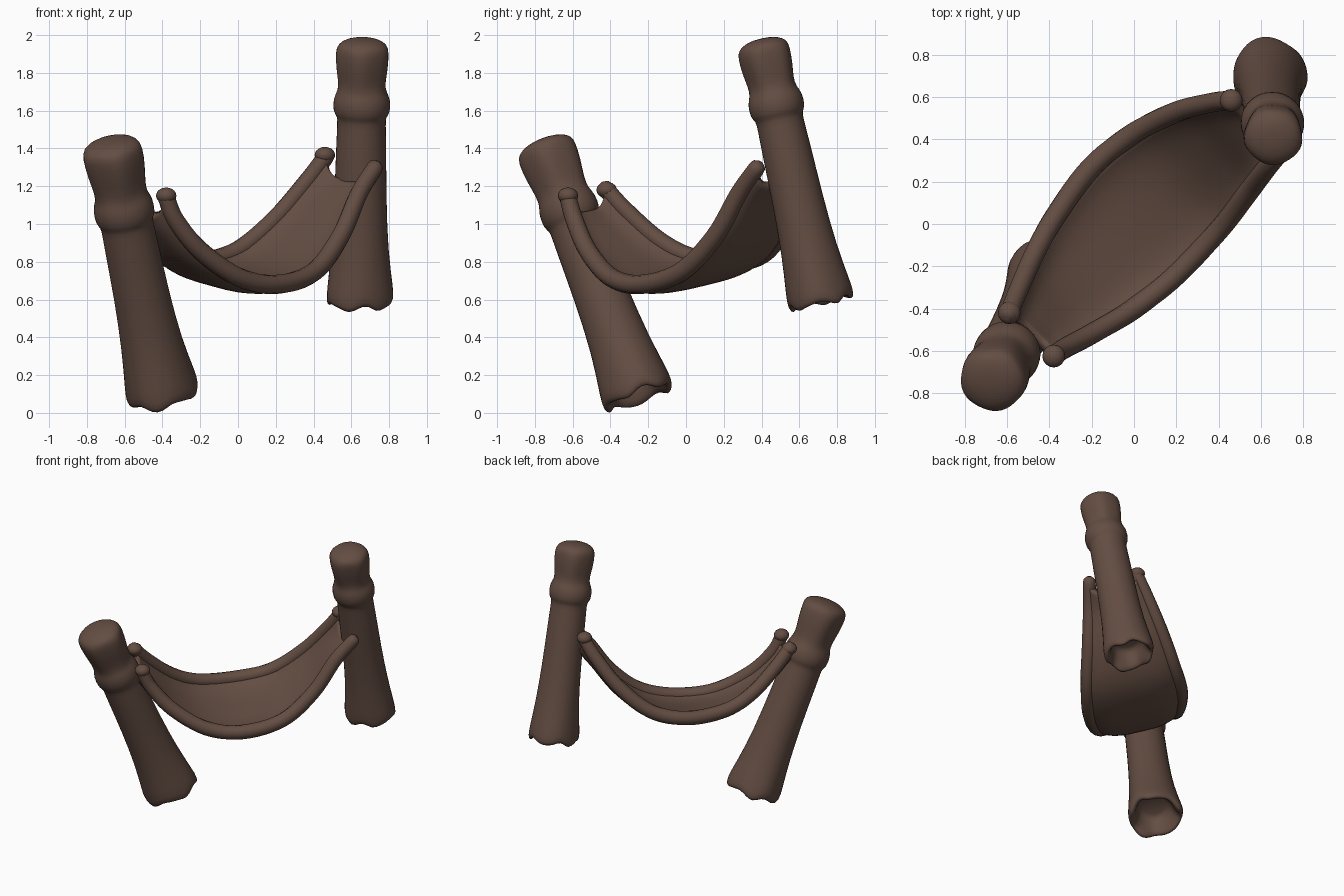
import bpy, bmesh, math
from mathutils import Vector

cube = bpy.data.objects.get("Cube")
if cube:
    bpy.data.objects.remove(cube)

brown = bpy.data.materials.new("dark_brown")
brown.use_nodes = True
color = (0.125, 0.074, 0.055, 1)
brown.diffuse_color = color
bsdf = brown.node_tree.nodes["Principled BSDF"]
bsdf.inputs["Base Color"].default_value = color
bsdf.inputs["Roughness"].default_value = 0.9


def loft(name, rings, closed, caps=False):
    """Skin a list of point rows; closed rows become tubes."""
    bm = bmesh.new()
    rows = [[bm.verts.new(p) for p in ring] for ring in rings]
    n = len(rows[0])
    for a, b in zip(rows, rows[1:]):
        for i in range(n if closed else n - 1):
            j = (i + 1) % n
            bm.faces.new((a[i], a[j], b[j], b[i]))
    if caps:
        bm.faces.new(rows[0][::-1])
        bm.faces.new(rows[-1])
    bmesh.ops.recalc_face_normals(bm, faces=bm.faces)
    mesh = bpy.data.meshes.new(name)
    bm.to_mesh(mesh)
    bm.free()
    mesh.materials.append(brown)
    for poly in mesh.polygons:
        poly.use_smooth = True
    obj = bpy.data.objects.new(name, mesh)
    bpy.context.collection.objects.link(obj)
    return obj


def smooth(obj, levels):
    mod = obj.modifiers.new("smooth", "SUBSURF")
    mod.levels = mod.render_levels = levels


def spline(points, steps=6):
    """Catmull-Rom curve through the points."""
    p = [Vector(q) for q in points]
    p = [2 * p[0] - p[1]] + p + [2 * p[-1] - p[-2]]
    out = []
    for a, b, c, d in zip(p, p[1:], p[2:], p[3:]):
        for k in range(steps):
            t = k / steps
            out.append(0.5 * (2 * b + (c - a) * t + (2 * a - 5 * b + 4 * c - d) * t**2
                              + (3 * b - a - 3 * c + d) * t**3))
    return out + [p[-2]]


def circle(center, axis, radius, n, shape=lambda a: (1, 0)):
    """Ring around an axis; shape(angle) gives a radius factor and axial shift."""
    axis = axis.normalized()
    u = Vector((1, 0, 0)) - axis * axis.x
    if u.length < 0.2:
        u = Vector((0, 1, 0)) - axis * axis.y
    u.normalize()
    v = axis.cross(u)
    ring = []
    for i in range(n):
        a = math.tau * i / n
        factor, shift = shape(a)
        ring.append(center + (u * math.cos(a) + v * math.sin(a)) * radius * factor + axis * shift)
    return ring


def post(name, base, top, collar, profile, phase):
    """Leaning carved post: ragged hollow foot, collar, dented head."""
    base, top = Vector(base), Vector(top)
    axis = top - base

    def ragged(a):
        return 1 + 0.04 * math.sin(3 * a + phase), 0.02 * math.sin(5 * a + phase) + 0.012 * math.sin(8 * a)

    def dented(a):
        return 1 + 0.045 * math.cos(5 * a + phase), 0

    def plain(a):
        return 1 + 0.015 * math.sin(2 * a + phase), 0

    foot, mid, shaft, band, neck, head = profile
    rings = [(0.10, foot * 0.5, plain), (0.08, foot * 0.6, plain), (0.01, foot * 0.74, ragged),
             (-0.005, foot * 0.9, ragged), (0.012, foot, ragged), (0.06, foot * 0.97, ragged),
             (0.2, foot * 0.3 + mid * 0.7, plain), (0.4, mid, plain), (0.6, (mid + shaft) / 2, plain),
             (collar - 0.075, shaft, plain), (collar - 0.05, shaft * 1.01, plain),
             (collar - 0.035, band, plain), (collar + 0.02, band, plain),
             (collar + 0.045, neck * 1.04, plain), (collar + 0.08, neck, dented),
             (0.9, head * 0.96, dented), (0.97, head, dented), (0.995, head * 0.92, plain),
             (1.012, head * 0.65, plain), (1.02, head * 0.25, plain)]
    obj = loft(name, [circle(base + axis * t, axis, r, 20, s) for t, r, s in rings], True, True)
    smooth(obj, 1)


post("front_post", (-0.40, -0.245, 0.085), (-0.675, -0.75, 1.42), 0.745,
     (0.2, 0.147, 0.14, 0.162, 0.137, 0.163), 0.6)
post("back_post", (0.64, 0.715, 0.58), (0.66, 0.405, 1.955), 0.77,
     (0.182, 0.138, 0.128, 0.152, 0.124, 0.143), 2.1)

# Two rolled rims of the sling
near_rim = spline([(-0.38, -0.625, 1.14), (-0.33, -0.59, 1.02), (-0.2, -0.52, 0.86), (0, -0.40, 0.72),
                   (0.2, -0.24, 0.68), (0.4, -0.03, 0.745), (0.54, 0.15, 0.93), (0.64, 0.28, 1.16),
                   (0.72, 0.37, 1.29)])
far_rim = spline([(-0.59, -0.42, 1.18), (-0.55, -0.32, 1.07), (-0.47, -0.14, 0.91), (-0.37, 0.04, 0.82),
                  (-0.2, 0.27, 0.80), (0, 0.43, 0.86), (0.2, 0.53, 1.03), (0.37, 0.575, 1.23),
                  (0.46, 0.585, 1.35)])


def rim(name, path):
    last = len(path) - 1
    rings = []
    for i, p in enumerate(path):
        t = i / last
        direction = path[min(i + 1, last)] - path[max(i - 1, 0)]
        radius = 0.045 + 0.006 * math.sin(math.pi * t)
        rings.append(circle(p, direction, radius, 12))
    # rounded ends
    for end, inner, at in ((path[0], path[1], 0), (path[-1], path[-2], None)):
        out = (end - inner).normalized()
        caps = [circle(end + out * d, out if at is None else -out, r, 12)
                for d, r in ((0.028, 0.04), (0.045, 0.02))]
        if at == 0:
            caps = [circle(end + out * d, -out, r, 12) for d, r in ((0.045, 0.02), (0.028, 0.04))]
            rings = caps + rings
        else:
            rings += caps
    loft(name, rings, True, True)


rim("near_rim", near_rim)
rim("far_rim", far_rim)

# Tie knobs where the rims meet the posts
for name, path, lift in (("near_knob", near_rim[0], 0.01), ("far_knob", far_rim[0], 0.0),
                         ("back_knob", far_rim[-1], 0.015)):
    bpy.ops.mesh.primitive_uv_sphere_add(segments=16, ring_count=10, radius=0.054,
                                         location=path + Vector((0, 0, lift)))
    knob = bpy.context.object
    knob.name = name
    knob.scale.z = 0.8
    knob.data.materials.append(brown)
    bpy.ops.object.shade_smooth()

# Sagging cloth between the rims
rows = []
count = len(near_rim) - 1
for i, (a, b) in enumerate(zip(near_rim, far_rim)):
    t = i / count
    sag = 0.055 + 0.05 * abs(2 * t - 1) ** 2
    row = []
    for k in range(13):
        s = k / 12
        row.append(a.lerp(b, s) - Vector((0, 0, sag * (1 - (2 * s - 1) ** 4))))
    rows.append(row)
cloth = loft("sling_cloth", rows, False)
thick = cloth.modifiers.new("thickness", "SOLIDIFY")
thick.thickness = 0.05
thick.offset = 0
